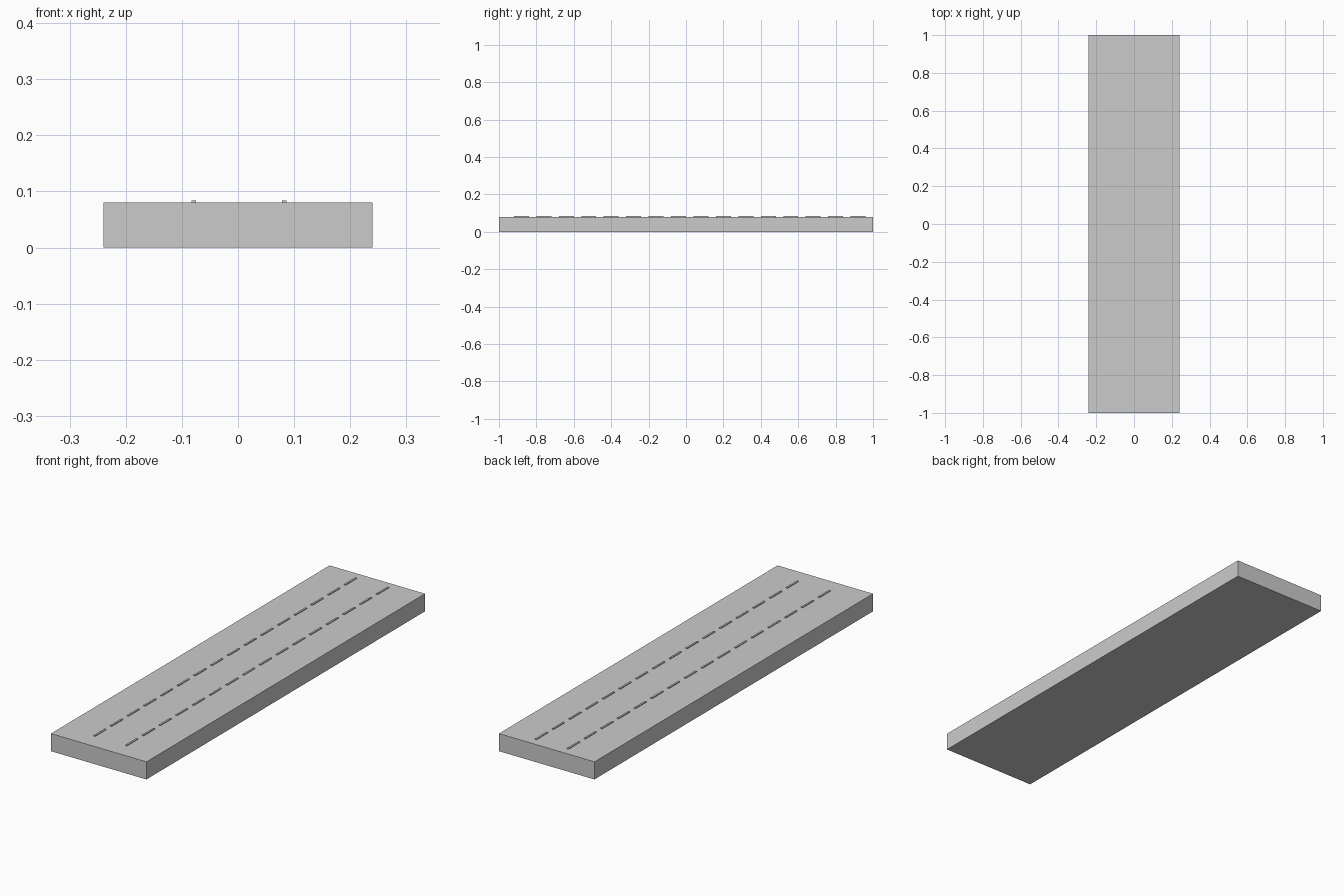
import bpy

if "Cube" in bpy.data.objects:
    bpy.data.objects.remove(bpy.data.objects["Cube"])


def box(name, lo, hi):
    size = [b - a for a, b in zip(lo, hi)]
    mid = [(a + b) / 2 for a, b in zip(lo, hi)]
    bpy.ops.mesh.primitive_cube_add(size=1, location=mid)
    ob = bpy.context.object
    ob.name = name
    ob.scale = size
    bpy.ops.object.transform_apply(location=False, rotation=False, scale=True)
    return ob


# Main slab
box("road_slab", (-0.24, -1, 0), (0.24, 1, 0.08))

# Two rows of thin raised lane dashes, 16 in each row
for row, x in (("left", -0.0785), ("right", 0.082)):
    dash = box(row + "_lane_dashes", (x - 0.004, -0.92, 0.08), (x + 0.004, -0.84, 0.084))
    arr = dash.modifiers.new("repeat", 'ARRAY')
    arr.count = 16
    arr.use_relative_offset = False
    arr.use_constant_offset = True
    arr.constant_offset_displace = (0, 0.12, 0)
